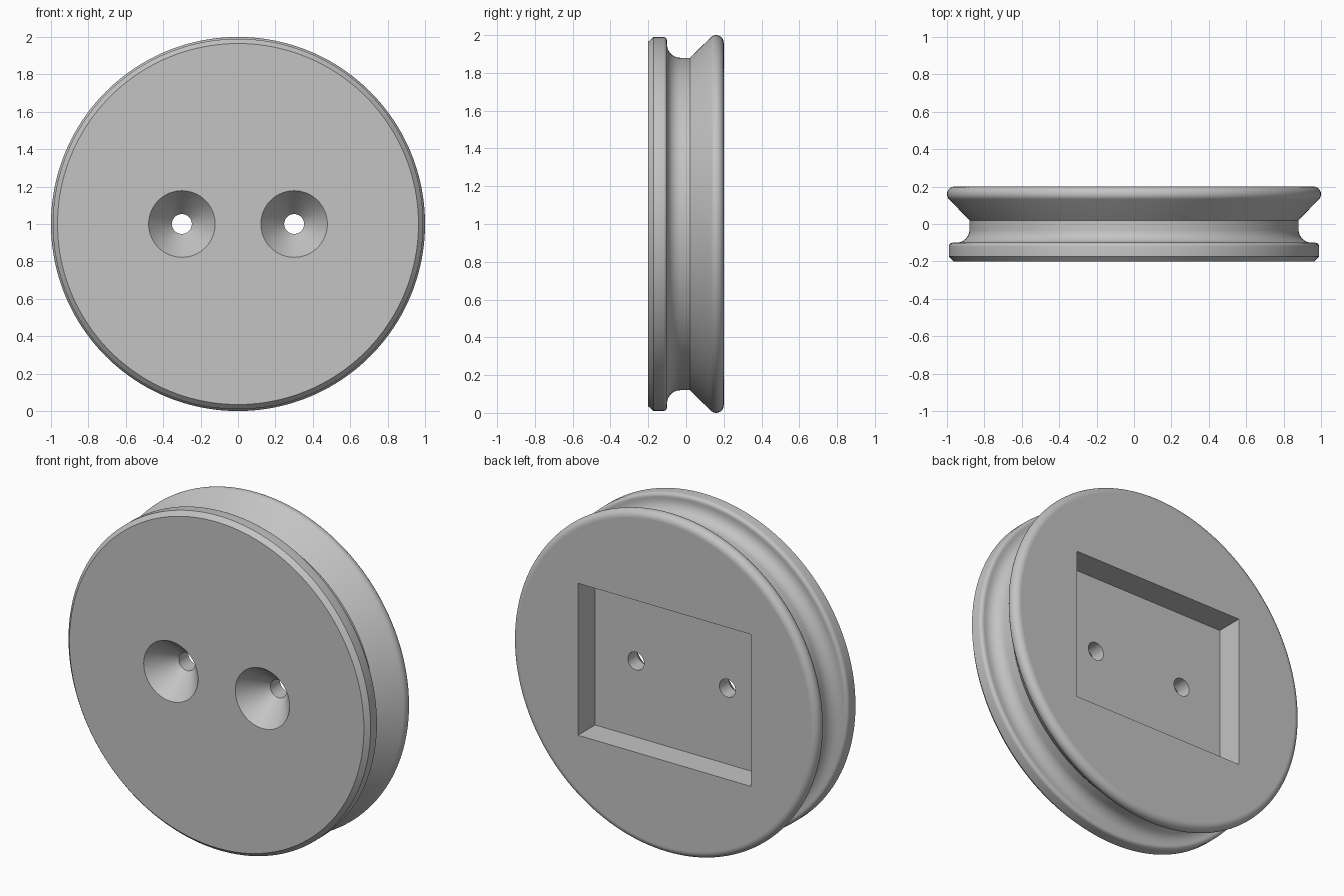
import bpy, bmesh, math
from mathutils import Vector

if "Cube" in bpy.data.objects:
    bpy.data.objects.remove(bpy.data.objects["Cube"])


def arc(cy, cr, rad, a0, a1, n):
    """Profile points (radius, y) on an arc; angles measured in the y/radius plane."""
    pts = []
    for i in range(n + 1):
        a = math.radians(a0 + (a1 - a0) * i / n)
        pts.append((cr + rad * math.sin(a), cy + rad * math.cos(a)))
    return pts


def new_object(name, bm):
    bmesh.ops.recalc_face_normals(bm, faces=bm.faces)
    me = bpy.data.meshes.new(name)
    bm.to_mesh(me)
    bm.free()
    ob = bpy.data.objects.new(name, me)
    bpy.context.collection.objects.link(ob)
    return ob


def lathe(name, profile, steps, x=0.0, z=1.0):
    """Turn a (radius, y) profile round an axis parallel to y."""
    bm = bmesh.new()
    vs = [bm.verts.new((x + r, y, z)) for r, y in profile]
    es = [bm.edges.new(p) for p in zip(vs, vs[1:])]
    bmesh.ops.spin(bm, geom=vs + es, cent=(x, 0, z), axis=(0, 1, 0),
                   angle=math.tau, steps=steps, use_duplicate=False)
    bmesh.ops.remove_doubles(bm, verts=bm.verts, dist=1e-5)
    # merge the end fans into single flat caps
    for y in (profile[0][1], profile[-1][1]):
        cap = [f for f in bm.faces if all(abs(v.co.y - y) < 1e-5 for v in f.verts)]
        bmesh.ops.dissolve_faces(bm, faces=cap)
    return new_object(name, bm)


# Grooved wheel: chamfered front rim, concave groove, sloped and rounded back rim
profile = [(0, -0.2), (0.965, -0.2), (0.99, -0.173)]
profile += arc(-0.12, 0.97, 0.02, 90, 0, 5)
profile += arc(-0.03, 0.95, 0.07, 180, 270, 10)
profile += [(0.88, 0.02)]
profile += arc(0.16, 0.96, 0.04, 135, 0, 12)
profile += [(0, 0.2)]
wheel = lathe("grooved_wheel", profile, 160)

# Cutters: two countersunk screw holes and the rectangular back pocket
hole = [(0, -0.25), (0.216, -0.25), (0.14, -0.15), (0.053, -0.05), (0.053, 0.1), (0, 0.1)]
cutters = [lathe("screw_hole_cutter", hole, 64, x=sx * 0.3) for sx in (-1, 1)]
bm = bmesh.new()
bmesh.ops.create_cube(bm, size=1)
bmesh.ops.scale(bm, vec=(1.135, 0.26, 0.9), verts=bm.verts)
bmesh.ops.translate(bm, vec=Vector((0, 0.17, 1)), verts=bm.verts)
cutters.append(new_object("back_pocket_cutter", bm))

bpy.context.view_layer.objects.active = wheel
wheel.select_set(True)
for c in cutters:
    mod = wheel.modifiers.new("cut", 'BOOLEAN')
    mod.operation = 'DIFFERENCE'
    mod.solver = 'EXACT'
    mod.object = c
    bpy.ops.object.modifier_apply(modifier=mod.name)
for c in cutters:
    bpy.data.objects.remove(c, do_unlink=True)

# Smooth turned surfaces, flat front, back and pocket faces
bpy.ops.object.shade_smooth_by_angle(angle=math.radians(25))
for p in wheel.data.polygons:
    if abs(p.normal.y) > 0.999:
        p.use_smooth = False

grey = bpy.data.materials.new("plain grey")
grey.diffuse_color = (0.55, 0.55, 0.55, 1)
grey.use_nodes = True
grey.node_tree.nodes["Principled BSDF"].inputs["Base Color"].default_value = grey.diffuse_color
wheel.data.materials.clear()
wheel.data.materials.append(grey)
for p in wheel.data.polygons:
    p.material_index = 0
